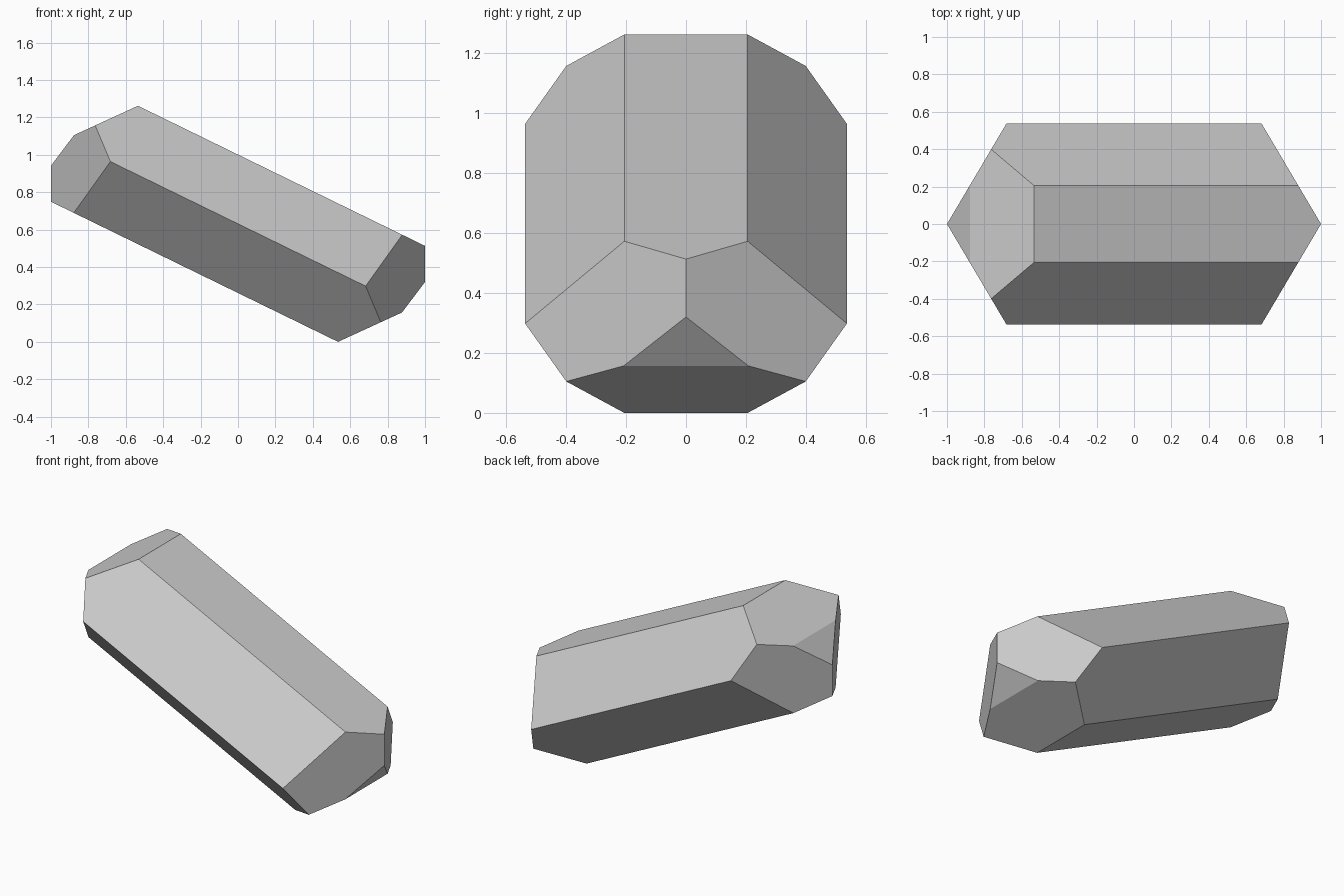
import bpy
import bmesh
from mathutils import Vector

cube = bpy.data.objects.get("Cube")
if cube:
    bpy.data.objects.remove(cube, do_unlink=True)

CENTRE = Vector((0, 0, 0.631))

# Crystal face families: (normal, distance from centre)
FACES = [
    ((0.488, 0, 1), 0.370),         # long top and bottom faces
    ((0.488, 1.118, 1), 0.600),     # long sloping sides
    ((0.537, 0.318, 0), 0.537),     # upright end faces
    ((0.459, 0, -1), 0.8766),       # end bevel
    ((1.325, 0, -1), 1.636),        # small end triangle
]

# Cut a block by every face and its mirrored and opposite partners
bm = bmesh.new()
bmesh.ops.create_cube(bm, size=4)
for (nx, ny, nz), dist in FACES:
    for end in (1, -1):
        for side in ((1, -1) if ny else (1,)):
            normal = Vector((nx * end, ny * side, nz * end))
            point = normal * (dist / normal.length_squared)
            cut = bmesh.ops.bisect_plane(
                bm, geom=bm.verts[:] + bm.edges[:] + bm.faces[:],
                plane_co=point, plane_no=normal, clear_outer=True)
            rim = [g for g in cut["geom_cut"] if isinstance(g, bmesh.types.BMEdge)]
            if rim:
                bmesh.ops.contextual_create(bm, geom=rim)
bmesh.ops.remove_doubles(bm, verts=bm.verts[:], dist=0.003)
bmesh.ops.recalc_face_normals(bm, faces=bm.faces[:])
bmesh.ops.translate(bm, verts=bm.verts[:], vec=CENTRE)

mesh = bpy.data.meshes.new("crystal")
bm.to_mesh(mesh)
bm.free()
crystal = bpy.data.objects.new("crystal", mesh)
bpy.context.collection.objects.link(crystal)

# Plain grey stone
grey = bpy.data.materials.new("stone_grey")
grey.use_nodes = True
colour = (0.6, 0.6, 0.6, 1)
grey.diffuse_color = colour
grey.node_tree.nodes["Principled BSDF"].inputs["Base Color"].default_value = colour
mesh.materials.append(grey)
